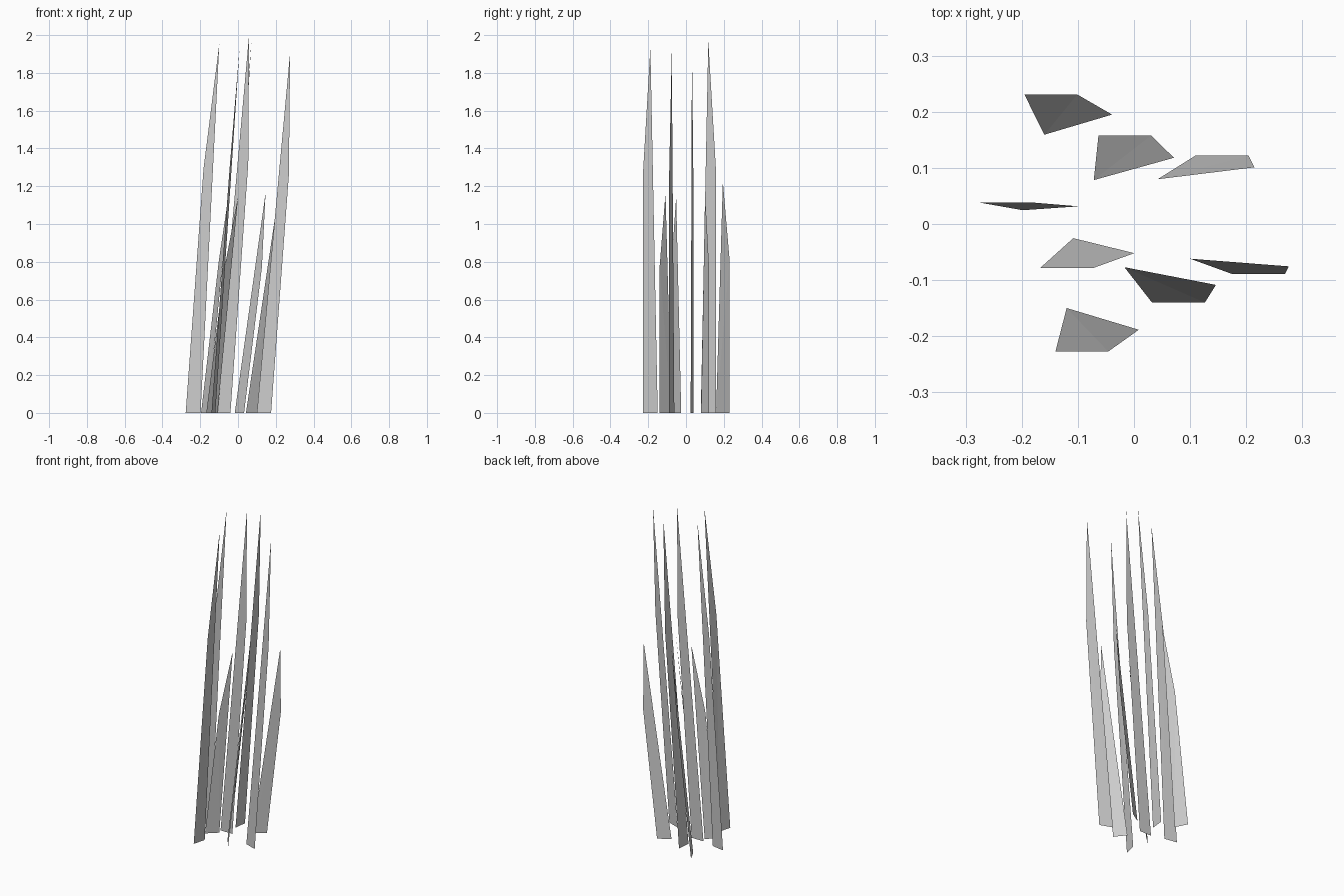
import bpy
from math import cos, sin, radians

if "Cube" in bpy.data.objects:
    bpy.data.objects.remove(bpy.data.objects["Cube"])

HALF_WIDTH = 0.04
LEAN = 0.1385          # sideways shift of the tip
SHOULDER = 0.66        # height fraction where the outer edge turns in


def blade(name, x, y, turn, height):
    """Flat pointed blade: straight inner edge, outer edge with a shoulder."""
    dx = HALF_WIDTH * cos(radians(turn))
    dy = HALF_WIDTH * sin(radians(turn))
    verts = [
        (x - dx, y - dy, 0),                                    # inner base
        (x + dx, y + dy, 0),                                    # outer base
        (x + dx + LEAN * 0.68, y + dy, height * SHOULDER),      # shoulder
        (x + LEAN, y, height),                                  # tip
    ]
    mesh = bpy.data.meshes.new(name)
    mesh.from_pydata(verts, [], [(0, 1, 2), (0, 2, 3)])
    mesh.update()
    obj = bpy.data.objects.new(name, mesh)
    bpy.context.collection.objects.link(obj)


# Tall blades: x, y, turn, height
tall = [
    (-0.0675, 0.118, 84, 1.97),
    (-0.2375, 0.0315, 170, 1.955),
    (-0.080, 0.003, 0, 2.0),
    (0.1375, -0.0755, -20, 1.91),
    (-0.130, -0.1885, 255.5, 1.935),
]
# Short blades
short = [
    (-0.1775, 0.195, 116.5, 1.225),
    (0.076, 0.101, 32, 1.16),
    (-0.138, -0.052, 222, 1.145),
    (0.0075, -0.1085, -52, 1.165),
]
for kind, rows in (("tall_grass_blade", tall), ("short_grass_blade", short)):
    for i, row in enumerate(rows, 1):
        blade(f"{kind}_{i}", *row)
